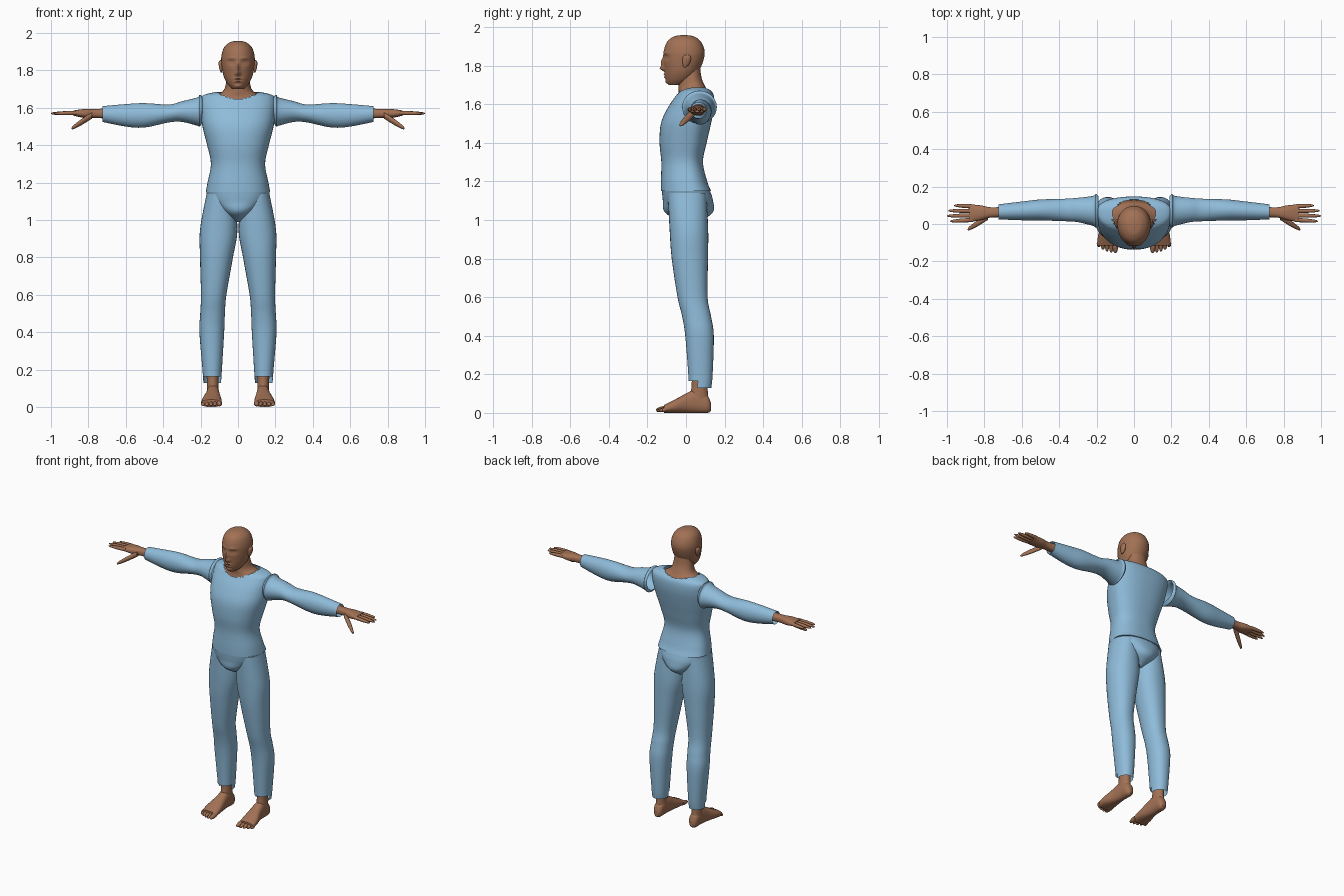
import bpy, bmesh, math
from mathutils import Vector

cube = bpy.data.objects.get("Cube")
if cube:
    bpy.data.objects.remove(cube, do_unlink=True)


def material(name, red, green, blue):
    mat = bpy.data.materials.new(name)
    mat.use_nodes = True
    mat.diffuse_color = (red, green, blue, 1)
    mat.node_tree.nodes["Principled BSDF"].inputs["Base Color"].default_value = mat.diffuse_color
    return mat


skin = material("brown skin", .36, .165, .09)
cloth = material("light blue cloth", .275, .5, .7)


def ring(x=0, y=0, z=0, wide=0, deep=0):
    """Oval cross-section: its centre and its two half sizes."""
    return Vector((x, y, z, wide, deep))


def smooth_rings(rings, steps):
    """Catmull-Rom interpolation through the given cross-sections."""
    result = []
    for i in range(len(rings) - 1):
        start, end = rings[i], rings[i + 1]
        before, after = rings[max(i - 1, 0)], rings[min(i + 2, len(rings) - 1)]
        leave, arrive = (end - before) / 2, (after - start) / 2
        for k in range(steps):
            t = k / steps
            ease = t * t * (3 - 2 * t)
            result.append(start.lerp(end, ease) + leave * t * (1 - t) ** 2 - arrive * t * t * (1 - t))
    return result + [rings[-1]]


def loft(name, mat, rings, axis="z", side=1, widest=0, power=2, sides=32, steps=6,
         caps=True, cut=None, shape=None):
    """Skin ovals along an axis; widest shifts the broadest point toward the back."""
    bm = bmesh.new()
    along = "xyz".index(axis)
    across, up = [i for i in range(3) if i != along]
    loops = []
    for section in smooth_rings(rings, steps):
        wide, deep = section[3], section[4]
        loop = []
        for k in range(sides):
            angle = math.tau * k / sides
            c, s = (math.copysign(abs(f) ** (2 / power), f) for f in (math.cos(angle), math.sin(angle)))
            point = Vector(section[:3])
            point[across] += c * wide
            point[up] += deep * (s + widest * (1 - abs(s)))
            if shape:
                shape(point)
            point.x *= side
            loop.append(bm.verts.new(point))
        loops.append(loop)
    for low, high in zip(loops, loops[1:]):
        for k in range(sides):
            n = (k + 1) % sides
            bm.faces.new((low[k], low[n], high[n], high[k]))
    if caps:
        bm.faces.new(loops[0])
        bm.faces.new(loops[-1])
    bmesh.ops.recalc_face_normals(bm, faces=bm.faces)
    if cut:
        unwanted = [f for f in bm.faces if cut(f.calc_center_median())]
        bmesh.ops.delete(bm, geom=unwanted, context="FACES")
    mesh = bpy.data.meshes.new(name)
    bm.to_mesh(mesh)
    bm.free()
    mesh.materials.append(mat)
    part = bpy.data.objects.new(name, mesh)
    bpy.context.collection.objects.link(part)
    bpy.ops.object.select_all(action="DESELECT")
    part.select_set(True)
    bpy.context.view_layer.objects.active = part
    bpy.ops.object.shade_smooth_by_angle(angle=math.radians(50))


def digit(name, base, tip, radius, axis, side):
    """Finger or toe that narrows from base to a rounded tip."""
    rings = []
    for t in (0, .5, .9, 1):
        size = radius * math.sqrt(1.02 - t ** 4)
        rings.append(ring(*base.lerp(tip, t), size, size))
    loft(name, skin, rings, axis, side, sides=12)


def sculpt_face(point):
    """Press the features into the front of the head as soft bumps."""
    def bump(x, z, wide, high, push):
        falloff = ((abs(point.x) - x) / wide) ** 2 + ((height - z) / high) ** 2
        point.y += push * math.exp(-falloff)

    height = point.z
    if point.y > -.03:
        return
    bump(x=.036, z=1.843, wide=.018, high=.012, push=.012)    # eye sockets
    bump(x=.036, z=1.842, wide=.01, high=.006, push=-.007)    # eyes
    bump(x=.034, z=1.866, wide=.024, high=.007, push=-.005)   # brows
    bump(x=0, z=1.785, wide=.012, high=.012, push=-.022)      # nose tip
    bump(x=0, z=1.815, wide=.009, high=.022, push=-.015)      # nose bridge
    bump(x=0, z=1.755, wide=.022, high=.004, push=-.008)      # upper lip
    bump(x=0, z=1.74, wide=.02, high=.005, push=-.008)        # lower lip
    bump(x=0, z=1.715, wide=.022, high=.01, push=-.008)       # chin


# Head and neck
loft("head", skin, [
    ring(z=1.7, y=-.055, wide=.03, deep=.035),
    ring(z=1.73, y=-.035, wide=.058, deep=.07),
    ring(z=1.78, y=-.02, wide=.08, deep=.092),
    ring(z=1.86, y=-.01, wide=.09, deep=.107),
    ring(z=1.92, y=-.01, wide=.076, deep=.09),
    ring(z=1.95, y=-.01, wide=.044, deep=.054),
    ring(z=1.958, y=-.01, wide=.01, deep=.012),
], widest=.1, sides=72, steps=12, shape=sculpt_face)
loft("neck", skin, [
    ring(z=1.56, y=.03, wide=.17, deep=.1),
    ring(z=1.65, y=.04, wide=.14, deep=.08),
    ring(z=1.69, y=.03, wide=.08, deep=.07),
    ring(z=1.74, y=.02, wide=.063, deep=.06),
    ring(z=1.82, y=.02, wide=.055, deep=.05),
], widest=.2)


def neckline(p):
    return p.z > 1.6 and math.hypot(p.x / .115, (p.y - .04) / .09) < 1


# Shirt body with an open neckline
loft("shirt_body", cloth, [
    ring(z=1.15, wide=.172, deep=.13),
    ring(z=1.2, y=-.01, wide=.163, deep=.12),
    ring(z=1.3, y=-.02, wide=.145, deep=.108),
    ring(z=1.4, y=-.015, wide=.165, deep=.122),
    ring(z=1.5, wide=.19, deep=.13),
    ring(z=1.58, y=.025, wide=.2, deep=.12),
    ring(z=1.64, y=.045, wide=.2, deep=.1),
    ring(z=1.67, y=.05, wide=.18, deep=.08),
    ring(z=1.69, y=.05, wide=.09, deep=.05),
], widest=.2, power=2.3, sides=64, cut=neckline)

# Seat of the trousers, narrowing to the crotch
loft("trouser_seat", cloth, [
    ring(z=.99, y=.02, wide=.02, deep=.05),
    ring(z=1.04, y=.015, wide=.085, deep=.125),
    ring(z=1.1, y=.01, wide=.15, deep=.13),
    ring(z=1.15, wide=.17, deep=.125),
], power=2.2, sides=48)

for label, side in (("left", 1), ("right", -1)):
    # Ear
    loft(label + "_ear", skin, [
        ring(z=1.79, x=.09, y=-.006, wide=.003, deep=.005),
        ring(z=1.81, x=.09, wide=.01, deep=.018),
        ring(z=1.84, x=.092, y=.004, wide=.012, deep=.022),
        ring(z=1.856, x=.092, y=.006, wide=.004, deep=.01),
    ], side=side, sides=16)

    # Sleeve with a raised shoulder seam
    loft(label + "_sleeve", cloth, [
        ring(x=.19, y=.07, z=1.59, wide=.08, deep=.07),
        ring(x=.205, y=.07, z=1.585, wide=.09, deep=.085),
        ring(x=.22, y=.07, z=1.58, wide=.08, deep=.075),
        ring(x=.3, y=.075, z=1.58, wide=.065, deep=.055),
        ring(x=.37, y=.075, z=1.57, wide=.06, deep=.048),
        ring(x=.5, y=.075, z=1.56, wide=.056, deep=.065),
        ring(x=.6, y=.07, z=1.56, wide=.05, deep=.06),
        ring(x=.725, y=.065, z=1.567, wide=.04, deep=.042),
    ], "x", side, caps=False)

    # Hand
    loft(label + "_palm", skin, [
        ring(x=.66, y=.065, z=1.57, wide=.03, deep=.03),
        ring(x=.76, y=.062, z=1.57, wide=.027, deep=.024),
        ring(x=.82, y=.06, z=1.57, wide=.04, deep=.024),
        ring(x=.88, y=.058, z=1.572, wide=.047, deep=.014),
    ], "x", side, power=2.4)
    for n, finger in enumerate(("index", "middle", "ring", "little")):
        base = Vector((.86, .022 + .024 * n, 1.573))
        tip = Vector((1 - .012 * (n - 1.2) ** 2, .015 + .028 * n, 1.57))
        digit(f"{label}_{finger}_finger", base, tip, .011, "x", side)
    digit(label + "_thumb", Vector((.78, .04, 1.56)), Vector((.89, -.03, 1.49)), .017, "x", side)

    # Trouser leg, with the hem raised at the front
    loft(label + "_trouser_leg", cloth, [
        ring(z=.13, x=.138, y=.073, wide=.047, deep=.058),
        ring(z=.2, x=.138, y=.075, wide=.052, deep=.063),
        ring(z=.4, x=.14, y=.07, wide=.066, deep=.074),
        ring(z=.5, x=.136, y=.055, wide=.066, deep=.075),
        ring(z=.6, x=.13, y=.034, wide=.068, deep=.078),
        ring(z=.8, x=.115, y=.02, wide=.088, deep=.094),
        ring(z=.95, x=.103, y=.015, wide=.1, deep=.1),
        ring(z=1.14, x=.095, y=.005, wide=.073, deep=.1),
    ], side=side, power=2.2, caps=False, cut=lambda p: p.z < .16 and p.y < .06)

    # Ankle, foot and toes
    loft(label + "_ankle", skin, [
        ring(z=.05, x=.134, y=.065, wide=.033, deep=.055),
        ring(z=.13, x=.135, y=.07, wide=.031, deep=.042),
        ring(z=.22, x=.137, y=.075, wide=.035, deep=.045),
    ], side=side)
    loft(label + "_foot", skin, [
        ring(y=.13, x=.132, z=.03, wide=.014, deep=.02),
        ring(y=.11, x=.133, z=.045, wide=.03, deep=.045),
        ring(y=.05, x=.134, z=.06, wide=.034, deep=.06),
        ring(y=0, x=.135, z=.05, wide=.04, deep=.05),
        ring(y=-.06, x=.14, z=.034, wide=.052, deep=.034),
        ring(y=-.115, x=.142, z=.02, wide=.054, deep=.02),
    ], "y", side, power=2.3)
    for n in range(5):
        radius = .011 if n else .015
        x = .1 + .022 * n
        base, tip = Vector((x, -.1, .022)), Vector((x, -.155 + .002 * n * n, radius))
        digit(f"{label}_toe_{n + 1}", base, tip, radius, "y", side)
